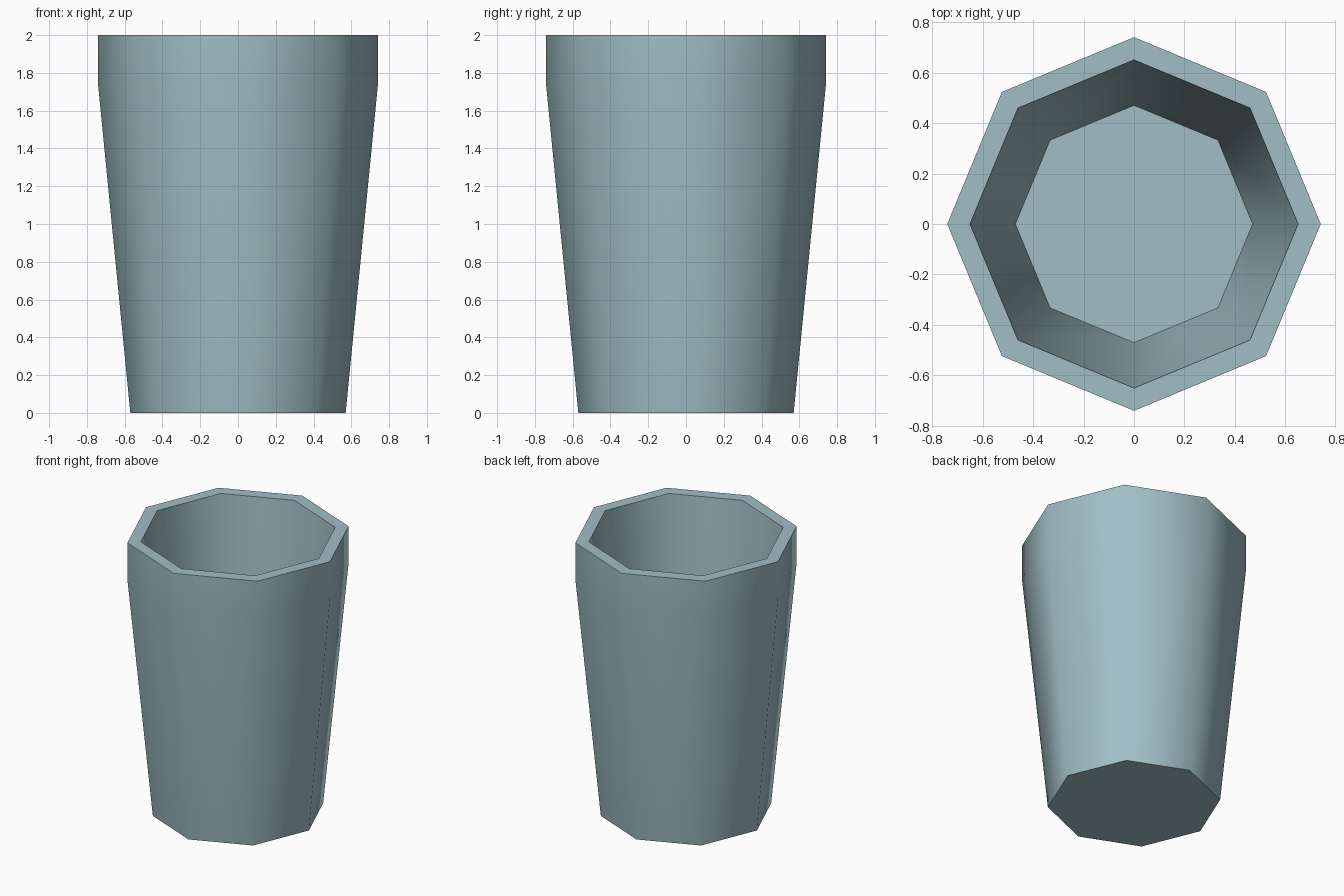
import bpy, bmesh, math

if "Cube" in bpy.data.objects:
    bpy.data.objects.remove(bpy.data.objects["Cube"])

SIDES = 8
# (radius, z) from the outer base, over the rim, down to the inner floor
PROFILE = [(0.57, 0.0), (0.74, 1.73), (0.74, 2.0), (0.65, 2.0), (0.47, 0.1)]

mat = bpy.data.materials.new("pale blue grey")
mat.diffuse_color = (0.352, 0.515, 0.558, 1)
mat.use_nodes = True
mat.node_tree.nodes["Principled BSDF"].inputs["Base Color"].default_value = mat.diffuse_color

# octagonal cup with corners on the axes
bm = bmesh.new()
rings = [[bm.verts.new((r * math.cos(2 * math.pi * i / SIDES),
                        r * math.sin(2 * math.pi * i / SIDES), z))
          for i in range(SIDES)] for r, z in PROFILE]
for a, b in zip(rings, rings[1:]):
    for i in range(SIDES):
        j = (i + 1) % SIDES
        bm.faces.new((a[i], a[j], b[j], b[i]))
bm.faces.new(rings[0][::-1])   # underside
bm.faces.new(rings[-1])        # inner floor
bmesh.ops.recalc_face_normals(bm, faces=bm.faces)

mesh = bpy.data.meshes.new("cup")
bm.to_mesh(mesh)
bm.free()
mesh.materials.append(mat)
cup = bpy.data.objects.new("cup", mesh)
bpy.context.collection.objects.link(cup)

# smooth walls, sharp rim and base
bpy.context.view_layer.objects.active = cup
cup.select_set(True)
bpy.ops.object.shade_smooth_by_angle(angle=math.radians(60))
